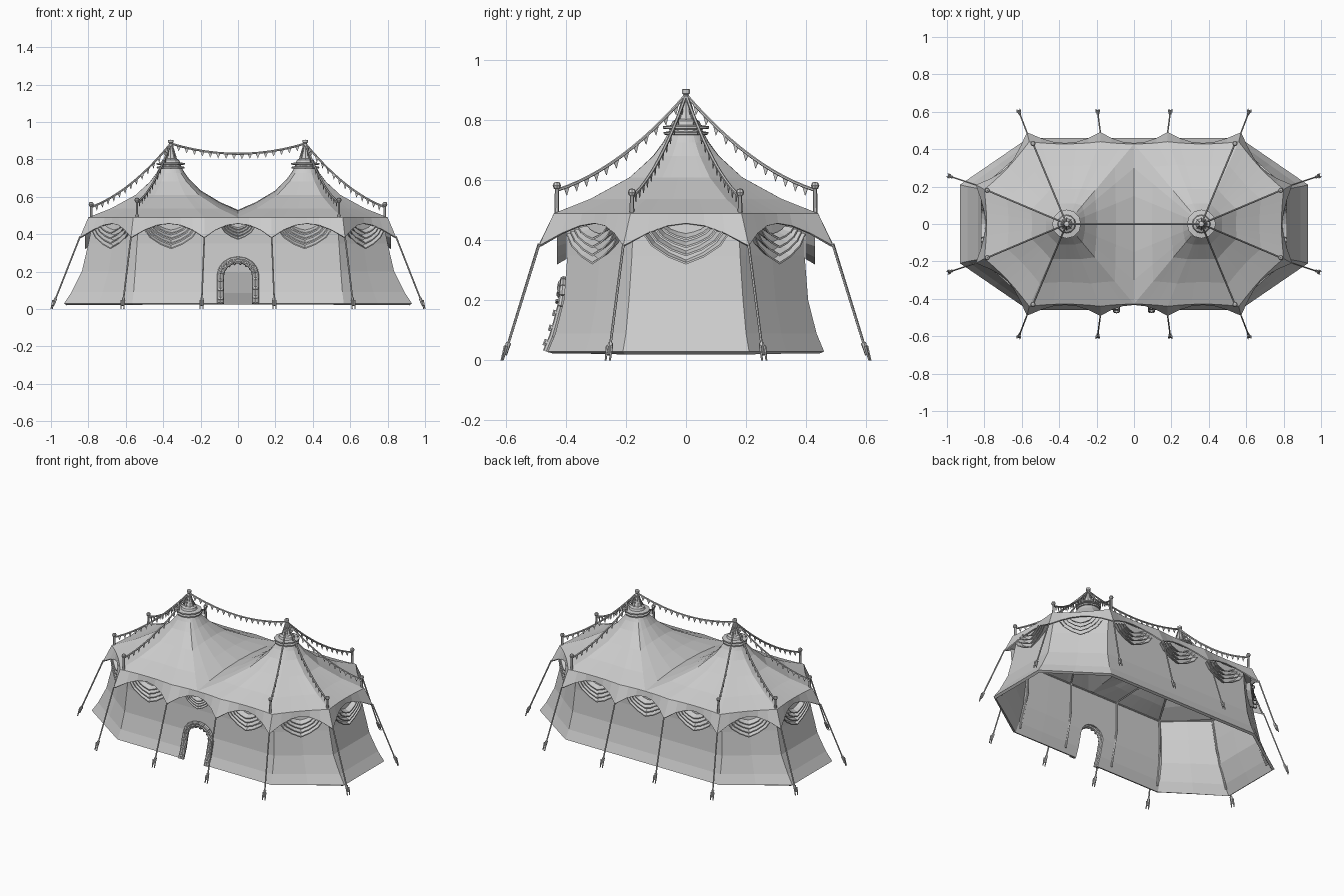
import bpy, bmesh, math
from mathutils import Vector as V

if "Cube" in bpy.data.objects:
    bpy.data.objects.remove(bpy.data.objects["Cube"])

def finish(name, bm, thick=0, offset=-1, normals=True):
    if normals:
        bmesh.ops.recalc_face_normals(bm, faces=bm.faces)
    me = bpy.data.meshes.new(name)
    bm.to_mesh(me)
    bm.free()
    ob = bpy.data.objects.new(name, me)
    bpy.context.collection.objects.link(ob)
    if thick:
        m = ob.modifiers.new("thickness", 'SOLIDIFY')
        m.thickness, m.offset = thick, offset
    return ob

def rod(bm, a, b, r1, r2=None, n=6):
    a, b = V(a), V(b)
    d = b - a
    mat = d.to_track_quat('Z', 'Y').to_matrix().to_4x4()
    mat.translation = (a + b) / 2
    bmesh.ops.create_cone(bm, cap_ends=True, segments=n, radius1=r1,
                          radius2=r1 if r2 is None else r2, depth=d.length, matrix=mat)

def tube(bm, pts, r, n=6):
    for a, b in zip(pts, pts[1:]):
        rod(bm, a, b, r, n=n)

def skin(bm, rows, closed=True):
    vs = [[bm.verts.new(p) for p in row] for row in rows]
    n = len(vs[0])
    for r0, r1 in zip(vs, vs[1:]):
        for i in range(n if closed else n - 1):
            j = (i + 1) % n
            bm.faces.new((r0[i], r0[j], r1[j], r1[i]))

def lathe(bm, profile, x, y, n=12):
    skin(bm, [[(x + r * math.cos(k * math.tau / n), y + r * math.sin(k * math.tau / n), z)
               for k in range(n)] for r, z in profile])

def corners(X, Ye, xm, Y):
    half = [(.18, -Y), (xm, -Y), (X, -Ye), (X, Ye), (xm, Y), (.18, Y)]
    return half + [(-x, y) for x, y in reversed(half)]

def outward(x, y):
    return V((x - max(-.45, min(.45, x)), y)).normalized()

def loop(cs, n, sag=0):
    # perimeter points with a 0..1 closeness-to-corner value
    out = []
    for a, b in zip(cs, cs[1:] + cs[:1]):
        for i in range(n):
            p = V(a).lerp(V(b), i / n)
            k = abs(2 * i / n - 1) ** 2
            p -= outward(*p) * sag * (1 - k)
            out.append((p.x, p.y, k))
    return out

EAVE = corners(.80, .185, .56, .44)
PEAK = .36
EZ = .49

# Roof: one concave canopy around a peak, mirrored across the valley
rim = [(x, y, EZ) for x, y, k in loop(EAVE, 6, .012) if x > -1e-5]
rim.sort(key=lambda p: math.atan2(p[1], p[0] - PEAK))
rim += [(0, .3, .51), (0, .15, .525), (0, 0, .53), (0, -.15, .525), (0, -.3, .51)]
rows = []
for u, h in ((0, 1), (.07, .83), (.16, .67), (.36, .42), (.69, .17), (1, 0)):
    row = []
    for x, y, z in rim:
        d = V((x - PEAK, y))
        p = d.normalized() * (.05 + (d.length - .05) * u)
        row.append((PEAK + p.x, p.y, z + (.775 - z) * h))
    rows.append(row)
bm = bmesh.new()
skin(bm, rows)
roof = finish("roof_canopy", bm)
m = roof.modifiers.new("mirror", 'MIRROR')
m.use_clip = True
m = roof.modifiers.new("thickness", 'SOLIDIFY')
m.thickness = .008

# Scalloped valance hanging from the eaves
top, low = [], []
for x, y, k in loop(EAVE, 6, .012):
    o = outward(x, y) * (.005 + .047 * k)
    top.append((x, y, EZ))
    low.append((x + o.x, y + o.y, .457 - .075 * k))
bm = bmesh.new()
skin(bm, [top, low])
finish("valance", bm, .008)

# Flared side walls with an arched door opening
WALL = [(.03, .93, .21, .565, .46), (.09, .89, .2, .558, .435), (.2, .835, .19, .55, .407),
        (.35, .80, .18, .54, .395), (.475, .775, .175, .53, .395)]
bm = bmesh.new()
skin(bm, [[(x, y, w[0]) for x, y, k in loop(corners(*w[1:]), 2)] for w in WALL])
walls = finish("side_walls", bm, .018)

arch = [(-.085, .0)] + [(.085 * math.cos(a), .18 + .075 * math.sin(a))
        for a in [math.pi * (1 - i / 8) for i in range(9)]] + [(.085, .0)]
bm = bmesh.new()
f = bm.faces.new([bm.verts.new((x, -.6, z)) for x, z in arch])
r = bmesh.ops.extrude_face_region(bm, geom=[f])
bmesh.ops.translate(bm, vec=(0, .35, 0), verts=[v for v in r["geom"] if isinstance(v, bmesh.types.BMVert)])
cutter = finish("door_cutter", bm)
cutter.hide_render = True
cutter.hide_viewport = True
m = walls.modifiers.new("door", 'BOOLEAN')
m.object, m.operation, m.solver = cutter, 'DIFFERENCE', 'EXACT'

def wall_y(z):
    for a, b in zip(WALL, WALL[1:]):
        if z <= b[0]:
            return -(a[4] + (b[4] - a[4]) * (z - a[0]) / (b[0] - a[0]))

# Door frame: two padded tubes with tie bands
bm = bmesh.new()
path = [(-.085, z) for z in (.03, .08, .13)] + arch[1:-1] + [(.085, z) for z in (.13, .08, .03)]
for s, r in ((1.0, .011), (1.2, .011)):
    tube(bm, [(x * s, wall_y(z) - .006, z if z < .18 else .18 + (z - .18) * s) for x, z in path], r, 8)
for (x, z), (x2, z2) in zip(path, path[1:]):
    a, b = V((x, wall_y(z) - .008, z)), V((x2, wall_y(z2) - .008, z2))
    a.x, b.x = a.x * 1.1, b.x * 1.1
    rod(bm, a.lerp(b, .3), a.lerp(b, .55), .018, n=8)
finish("door_frame", bm)

# Layered swag louvres under every eave span
SWAG = [(-1, -.25), (-.8, -.55), (-.42, -.82), (0, -1), (.42, -.82), (.8, -.55), (1, -.25)]
bm = bmesh.new()
cs = corners(.785, .178, .535, .395)
for a, b in zip(cs, cs[1:] + cs[:1]):
    a, b = V(a), V(b)
    mid, t = (a + b) / 2, (b - a).normalized()
    nrm = V((t.y, -t.x))
    door = abs(mid.x) < .01 and mid.y < 0
    w, h = (.09, .085) if door else ((b - a).length * .405, .135)
    for i in range(4):
        s = 1 - .2 * i
        rows = []
        for sc, out in ((s - .13, .004), (s, .034), (s - .05, .034), (s - .16, .004)):
            row = []
            for px, pz in SWAG:
                p = mid + t * px * w * (.25 + .75 * sc) + nrm * out
                row.append((p.x, p.y, .455 + pz * h * sc))
            rows.append(row)
        skin(bm, rows, False)
finish("swag_louvres", bm, .003)

# Peak caps: rings, cone and mast tip
bm = bmesh.new()
for x in (-PEAK, PEAK):
    lathe(bm, [(.045, .75), (.073, .752), (.075, .76), (.055, .764), (.055, .77), (.077, .772),
               (.077, .78), (.05, .784), (.045, .797), (.03, .805), (.02, .83), (.011, .865),
               (.009, .885), (.014, .89), (.014, .903), (.001, .905)], x, 0)
    for k in range(8):
        c, s = math.cos(k * math.tau / 8), math.sin(k * math.tau / 8)
        rod(bm, (x + .035 * c, .035 * s, .79), (x + .008 * c, .008 * s, .88), .003)
finish("peak_caps", bm)

# Eave posts with ball finials
bm = bmesh.new()
posts = [(sx * x, sy * y, z) for x, y, z in ((.785, .18, .56), (.54, .43, .582))
         for sx in (-1, 1) for sy in (-1, 1)]
for x, y, z in posts:
    rod(bm, (x, y, .48), (x, y, z - .01), .008, .007)
    lathe(bm, [(.001, z - .014), (.01, z - .01), (.014, z), (.01, z + .01), (.001, z + .013)], x, y, 8)
finish("eave_posts", bm)

# Garland cords and pennants
cord, flags = bmesh.new(), bmesh.new()
spans = [((math.copysign(PEAK, x), 0, .885), (x, y, z - .015), .045) for x, y, z in posts]
spans.append(((-PEAK, 0, .885), (PEAK, 0, .885), .055))
for a, b, sag in spans:
    a, b = V(a), V(b)
    at = lambda u: a.lerp(b, u) - V((0, 0, 4 * sag * u * (1 - u)))
    tube(cord, [at(i / 12) for i in range(13)], .0055)
    n = round((b - a).length / .042)
    for i in range(1, n):
        u, e = i / n, .3 / n
        p, q = at(u - e), at(u + e)
        flags.faces.new([flags.verts.new(c) for c in (p, q, (p + q) / 2 - V((0, 0, .03)))])
finish("garland_cords", cord)
finish("pennants", flags, .003, 0)

# Guy ropes and ground pegs at the twelve corners
ropes, pegs = bmesh.new(), bmesh.new()
for (x, y), (gx, gy) in zip(EAVE, corners(.985, .255, .615, .6)):
    o = outward(x, y) * .05
    a, g = V((x + o.x, y + o.y, .388)), V((gx, gy, .03))
    if abs(x) < .3:
        g.x *= 1.08
    rod(ropes, a, g, .0045)
    d = (g - a).normalized()
    rod(pegs, g - d * .03, g + d * .012, .009, .007)
    out = outward(gx, gy)
    side = V((-out.y, out.x, 0)) * .008
    for s in (-1, 1):
        rod(pegs, g + side * s + V((0, 0, .018)), V((g.x + out.x * .013, g.y + out.y * .013, 0)) + side * s, .005, .003)
finish("guy_ropes", ropes)
finish("ground_pegs", pegs)

# Inner frame: wall poles, eave rail and rafters
bm = bmesh.new()
low = corners(.885, .19, .54, .425)
mid = corners(.79, .165, .52, .375)
high = corners(.755, .165, .515, .375)
for p, q, r in zip(low, mid, high):
    tube(bm, [(*p, .05), (*q, .28), (*r, .475)], .006)
    rod(bm, (*r, .475), (math.copysign(PEAK, r[0]) * .98 + r[0] * .02, r[1] * .1, .66), .005)
tube(bm, [(*p, .47) for p in high + high[:1]], .006)
finish("inner_frame", bm)
